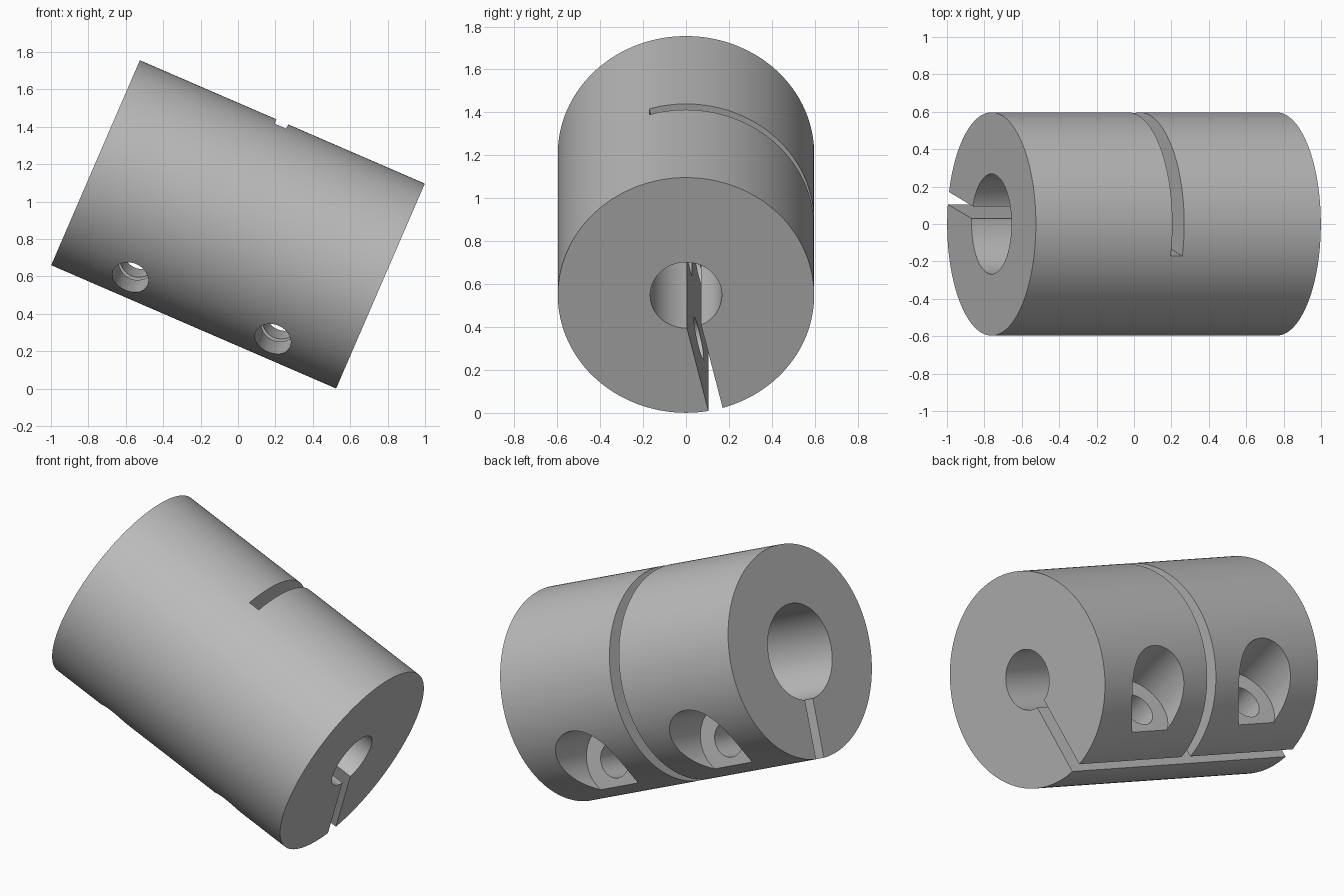
import bpy, bmesh, math
from mathutils import Matrix, Vector

if "Cube" in bpy.data.objects:
    bpy.data.objects.remove(bpy.data.objects["Cube"], do_unlink=True)

RADIUS, LENGTH = 0.597, 1.66
BORE_SMALL, BORE_LARGE = 0.167, 0.268
GAP = 0.034                 # half width of the saw cuts
SCREW_OFFSET = 0.40         # screw axis distance from the bore axis
SEAT = 0.24                 # depth plane of the screw head seat

metal = bpy.data.materials.new("grey metal")
metal.use_nodes = True
grey = (0.5, 0.5, 0.5, 1)
metal.diffuse_color = grey
metal.node_tree.nodes["Principled BSDF"].inputs["Base Color"].default_value = grey


def add_mesh(name, bm):
    mesh = bpy.data.meshes.new(name)
    bm.to_mesh(mesh)
    bm.free()
    mesh.materials.append(metal)
    obj = bpy.data.objects.new(name, mesh)
    bpy.context.collection.objects.link(obj)
    return obj


def cylinder(name, radius, start, end, segments=64, place=None):
    """Cylinder along local z from start to end, then placed."""
    bm = bmesh.new()
    bmesh.ops.create_cone(bm, cap_ends=True, segments=segments, radius1=radius,
                          radius2=radius, depth=end - start,
                          matrix=Matrix.Translation((0, 0, (start + end) / 2)))
    if place:
        bm.transform(place)
    return add_mesh(name, bm)


def box(name, low, high):
    low, high = Vector(low), Vector(high)
    bm = bmesh.new()
    bmesh.ops.create_cube(bm, size=1)
    bm.transform(Matrix.Translation((low + high) / 2) @ Matrix.Diagonal((*(high - low), 1)))
    return add_mesh(name, bm)


# Local frame: z along the bore, y down the clamping slit, x along the screws
body = cylinder("clamp_coupling", RADIUS, -LENGTH / 2, LENGTH / 2, 160)

cutters = [
    cylinder("small_bore", BORE_SMALL, -1, 0.5),
    cylinder("large_bore", BORE_LARGE, 0, 1, 96),
    box("clamping_slit", (-GAP, 0, -1), (GAP, 1, 1)),
    box("cross_slot", (-GAP, -1, -GAP), (1, 1, GAP)),
]

# Screw holes with head recesses, one pair per half
for side in (-1, 1):
    place = (Matrix.Translation((0, SCREW_OFFSET, side * LENGTH / 4))
             @ Matrix.Rotation(math.pi / 2, 4, 'Y'))
    cutters.append(cylinder("screw_hole", 0.1, -1, 1, 48, place))
    cutters.append(cylinder("head_recess", 0.2, SEAT, 1, 64, place))

bpy.context.view_layer.objects.active = body
for cutter in cutters:
    cutter.hide_render = True
    cut = body.modifiers.new(cutter.name, 'BOOLEAN')
    cut.operation = 'DIFFERENCE'
    cut.solver = 'EXACT'
    cut.object = cutter
    bpy.ops.object.modifier_apply(modifier=cut.name)
    bpy.data.objects.remove(cutter, do_unlink=True)

# Tilt the axis and turn the slit to its resting direction
tilt, turn = math.radians(23.4), math.radians(13.35)
axis = Vector((math.cos(tilt), 0, -math.sin(tilt)))
up = Vector((math.sin(tilt), 0, math.cos(tilt)))
back = Vector((0, 1, 0))
screw_dir = back * math.cos(turn) + up * math.sin(turn)
slit_dir = back * math.sin(turn) - up * math.cos(turn)
frame = Matrix((screw_dir, slit_dir, -axis)).transposed().to_4x4()
body.data.transform(Matrix.Translation((0, 0, 0.878)) @ frame)

bpy.ops.object.select_all(action='DESELECT')
body.select_set(True)
bpy.ops.object.shade_smooth_by_angle(angle=math.radians(30))
